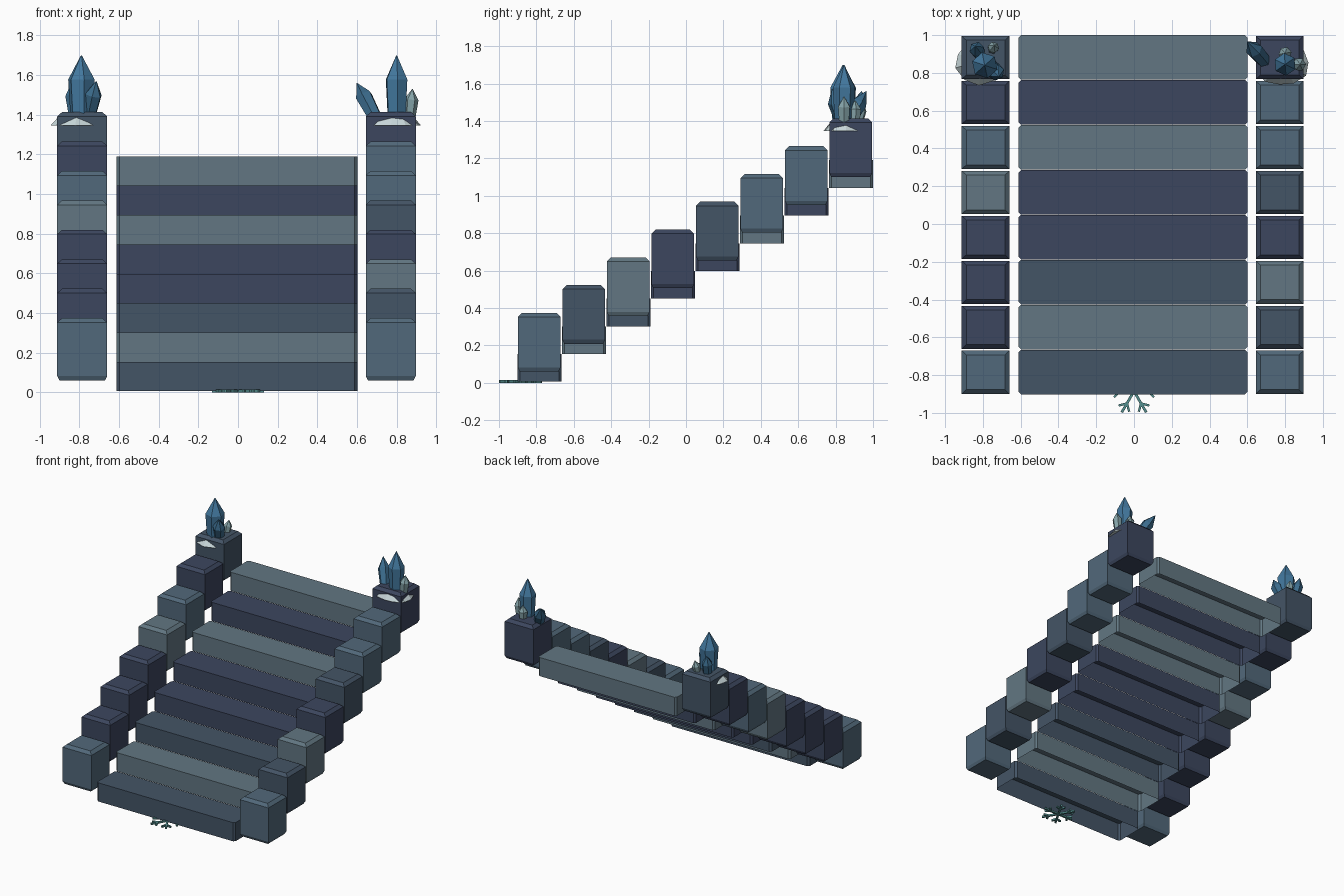
import bpy, bmesh, math, random
from mathutils import Vector, Matrix

if "Cube" in bpy.data.objects:
    bpy.data.objects.remove(bpy.data.objects["Cube"])

random.seed(4)
# Display colours, converted to linear below
PALETTE = {
    "blue": (0.32, 0.41, 0.48), "slate": (0.265, 0.33, 0.40),
    "navy": (0.235, 0.275, 0.37), "sage": (0.385, 0.465, 0.51),
    "crystal": (0.26, 0.47, 0.62), "deep": (0.23, 0.42, 0.55),
    "pale": (0.52, 0.64, 0.66), "ice": (0.78, 0.84, 0.85), "frost": (0.33, 0.56, 0.56),
}
MATS = {}
for key, rgb in PALETTE.items():
    MATS[key] = bpy.data.materials.new(key)
    MATS[key].diffuse_color = (*[((c + 0.055) / 1.055) ** 2.4 for c in rgb], 1)


def finish(name, bm, color, open_base=False):
    bmesh.ops.recalc_face_normals(bm, faces=bm.faces)
    if open_base:
        bm.normal_update()
        bmesh.ops.delete(bm, geom=[f for f in bm.faces if f.normal.z < -0.9], context='FACES_ONLY')
    mesh = bpy.data.meshes.new(name)
    bm.to_mesh(mesh)
    bm.free()
    mesh.materials.append(MATS[color])
    obj = bpy.data.objects.new(name, mesh)
    bpy.context.collection.objects.link(obj)
    return obj


def skin_rings(bm, rings):
    """Join rings of equal point count and cap both ends."""
    rings = [[bm.verts.new(p) for p in r] for r in rings]
    n = len(rings[0])
    for a, b in zip(rings, rings[1:]):
        for i in range(n):
            bm.faces.new((a[i], a[(i + 1) % n], b[(i + 1) % n], b[i]))
    bm.faces.new(rings[0][::-1])
    bm.faces.new(rings[-1])


def rect(cx, cy, hx, hy, z):
    return [(cx + sx * hx, cy + sy * hy, z) for sx, sy in ((-1, -1), (1, -1), (1, 1), (-1, 1))]


def step(i, color):
    """Tread with its four upright corners cut off, open underneath."""
    y0, z0, c = -0.902 + 0.238 * i, 0.006 + 0.148 * i, 0.014
    y1, x0, x1 = y0 + 0.236, -0.612, 0.602
    plan = [(x0 + c, y0), (x1 - c, y0), (x1, y0 + c), (x1, y1 - c),
            (x1 - c, y1), (x0 + c, y1), (x0, y1 - c), (x0, y0 + c)]
    bm = bmesh.new()
    skin_rings(bm, [[(x, y, z) for x, y in plan] for z in (z0, z0 + 0.148)])
    finish(f"step_{i + 1}", bm, color, open_base=True)


def block(side, cx, i, color):
    """Side stone with a sloped top rim and a small lower chamfer."""
    cy, z0 = -0.785 + 0.238 * i, 0.060 + 0.1485 * i
    bm = bmesh.new()
    skin_rings(bm, [rect(cx, cy, 0.115, 0.104, z0), rect(cx, cy, 0.126, 0.114, z0 + 0.022),
                    rect(cx, cy, 0.126, 0.114, z0 + 0.292), rect(cx, cy, 0.102, 0.092, z0 + 0.314)])
    finish(f"{side}_block_{i + 1}", bm, color)


def crystal(name, base, tip, r, color, sides=6):
    """Faceted prism flaring a little, then tapering to a point."""
    base, tip = Vector(base), Vector(tip)
    axis = tip - base
    m = Matrix.Translation(base) @ axis.to_track_quat('Z', 'Y').to_matrix().to_4x4()
    turn = random.uniform(0, 1)
    rings = []
    for t, s in ((0, 0.8), (0.64, 1.0), (1, 0.03)):
        rings.append([m @ Vector((r * s * math.cos(turn + math.tau * k / sides),
                                  r * s * math.sin(turn + math.tau * k / sides),
                                  t * axis.length)) for k in range(sides)])
    bm = bmesh.new()
    skin_rings(bm, rings)
    finish(name, bm, color)


def ice_skirt(name, cx, cy):
    """Jagged sheet of ice around the top stone."""
    n = 11
    rs = [random.uniform(0.125, 0.155) for _ in range(n)]

    def ring(k, z):
        return [(cx + r * k * math.cos(math.tau * i / n), cy + r * k * 0.9 * math.sin(math.tau * i / n), z)
                for i, r in enumerate(rs)]
    bm = bmesh.new()
    skin_rings(bm, [ring(1, 1.345), ring(0.72, 1.39)])
    finish(name, bm, "ice")


# Stairs and stones on both sides
STEPS = ["slate", "sage", "slate", "navy", "navy", "sage", "navy", "sage"]
LEFT = ["blue", "navy", "navy", "navy", "sage", "blue", "navy", "slate"]
RIGHT = ["blue", "slate", "sage", "navy", "slate", "blue", "blue", "navy"]
for i in range(8):
    step(i, STEPS[i])
    block("left", -0.786, i, LEFT[i])
    block("right", 0.771, i, RIGHT[i])

# Ice and crystals on the top stones
ice_skirt("left_ice", -0.80, 0.865)
ice_skirt("right_ice", 0.79, 0.855)
CRYSTALS = [
    ("left_main_crystal", (-0.79, 0.84, 1.36), (-0.79, 0.84, 1.70), 0.07, "crystal"),
    ("left_front_crystal", (-0.755, 0.84, 1.38), (-0.715, 0.78, 1.57), 0.045, "deep"),
    ("left_back_crystal", (-0.82, 0.90, 1.38), (-0.84, 0.94, 1.56), 0.04, "deep"),
    ("left_small_crystal", (-0.75, 0.92, 1.38), (-0.74, 0.945, 1.50), 0.03, "pale"),
    ("right_main_crystal", (0.80, 0.845, 1.36), (0.80, 0.845, 1.70), 0.06, "crystal"),
    ("right_leaning_crystal", (0.70, 0.85, 1.37), (0.60, 0.965, 1.56), 0.045, "deep"),
    ("right_pale_crystal", (0.865, 0.845, 1.38), (0.88, 0.845, 1.53), 0.036, "pale"),
    ("right_small_crystal", (0.80, 0.90, 1.38), (0.80, 0.905, 1.51), 0.035, "pale"),
]
for args in CRYSTALS:
    crystal(*args)


# Frost star on the ground, half under the first step
def bar(bm, p, q, w):
    p, q = Vector(p), Vector(q)
    d = (q - p).normalized()
    side = Vector((-d.y, d.x)) * w
    plan = [p - side, q - side, q + side, p + side]
    skin_rings(bm, [[(v.x, v.y - 0.885, z) for v in plan] for z in (0.0, 0.014)])


def polar(r, a, start=(0, 0)):
    return (start[0] + r * math.cos(a), start[1] + r * math.sin(a))


bm = bmesh.new()
for k in range(6):
    a = k * math.tau / 6
    bar(bm, (0, 0), polar(0.13, a), 0.007)
    for s in (-1, 1):
        root = polar(0.075, a)
        bar(bm, root, polar(0.045, a + s * 0.8, root), 0.006)
finish("frost_star", bm, "frost")

for m in bpy.data.materials:
    if m.users and not m.is_grease_pencil:
        m.use_nodes = True
        m.node_tree.nodes["Principled BSDF"].inputs["Base Color"].default_value = m.diffuse_color
